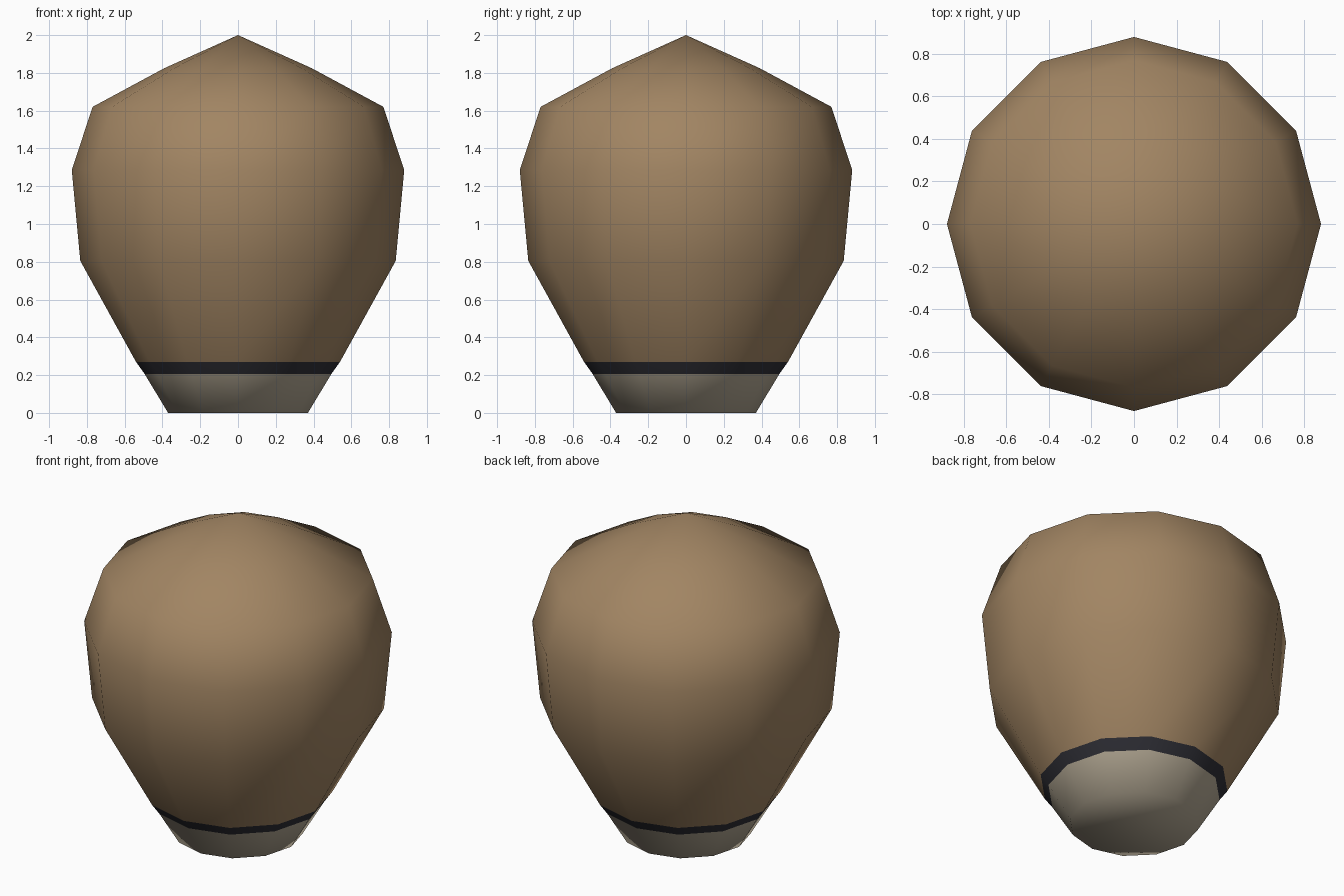
import bpy, bmesh
from math import sin, cos, tau

cube = bpy.data.objects.get("Cube")
if cube:
    bpy.data.objects.remove(cube)

SIDES = 12
BASE_TOP, BAND_TOP = 0.207, 0.27


def make_material(name, rgb):
    mat = bpy.data.materials.new(name)
    mat.use_nodes = True
    mat.diffuse_color = (*rgb, 1)
    mat.node_tree.nodes["Principled BSDF"].inputs["Base Color"].default_value = (*rgb, 1)
    return mat


def lathe(name, profile, tip_z, materials):
    """Closed twelve-sided turned shape with a pointed top."""
    bm = bmesh.new()
    rings = [[bm.verts.new((r * cos(tau * i / SIDES), r * sin(tau * i / SIDES), z))
              for i in range(SIDES)] for r, z in profile]
    bm.faces.new(rings[0][::-1])
    for low, high in zip(rings, rings[1:]):
        for i in range(SIDES):
            j = (i + 1) % SIDES
            bm.faces.new((low[i], low[j], high[j], high[i]))
    tip = bm.verts.new((0, 0, tip_z))
    for i in range(SIDES):
        bm.faces.new((rings[-1][i], rings[-1][(i + 1) % SIDES], tip))
    # Colour by height: pale base, dark band, brown body
    for f in bm.faces:
        f.smooth = True
        z = f.calc_center_median().z
        f.material_index = 0 if z < BASE_TOP else 1 if z < BAND_TOP else 2
    bm.normal_update()
    mesh = bpy.data.meshes.new(name)
    bm.to_mesh(mesh)
    bm.free()
    for mat in materials:
        mesh.materials.append(mat)
    obj = bpy.data.objects.new(name, mesh)
    bpy.context.collection.objects.link(obj)
    return obj


# Bulb-shaped body: (radius, height) from the foot upwards
profile = [(0.37, 0), (0.495, BASE_TOP), (0.54, BAND_TOP), (0.835, 0.805),
           (0.88, 1.285), (0.77, 1.62), (0.39, 1.825)]
lathe("bulb_body", profile, 2.0, [
    make_material("pale_stone", (0.46, 0.40, 0.30)),
    make_material("dark_band", (0.028, 0.028, 0.036)),
    make_material("warm_brown", (0.36, 0.235, 0.125)),
])
